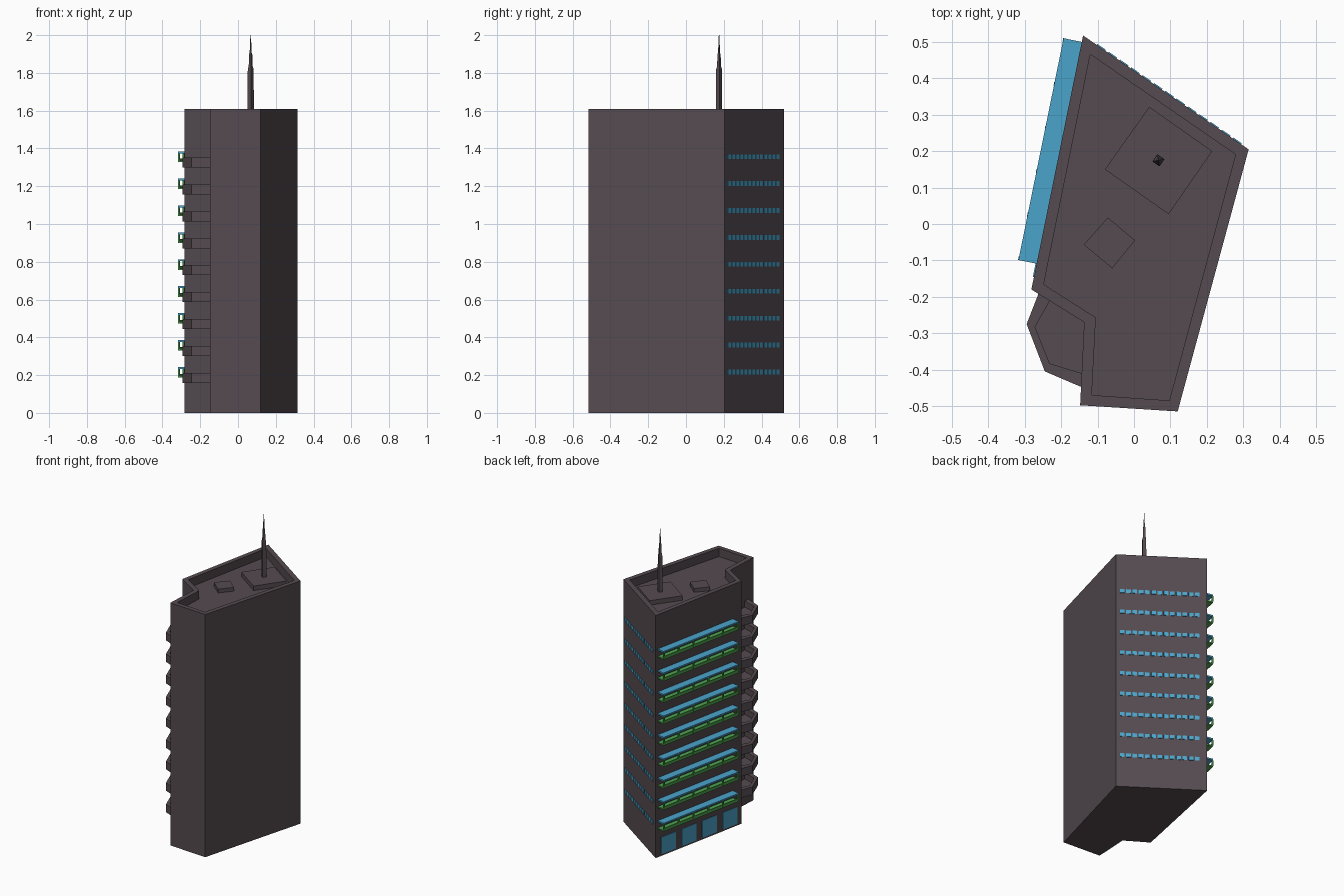
import bpy, bmesh
from mathutils import Vector

if "Cube" in bpy.data.objects:
    bpy.data.objects.remove(bpy.data.objects["Cube"])

def material(name, rgb):
    m = bpy.data.materials.new(name)
    m.diffuse_color = (*rgb, 1)
    m.use_nodes = True
    m.node_tree.nodes["Principled BSDF"].inputs["Base Color"].default_value = m.diffuse_color
    return m

STONE = material("stone", (0.09, 0.07, 0.08))
BLUE = material("blue_glass", (0.07, 0.37, 0.60))
GREEN = material("green", (0.08, 0.38, 0.08))
FLOORS, STEP = 9, 0.1425

def finish(bm, name, mat):
    bmesh.ops.recalc_face_normals(bm, faces=bm.faces)
    me = bpy.data.meshes.new(name)
    bm.to_mesh(me)
    bm.free()
    me.materials.append(mat)
    bpy.context.collection.objects.link(bpy.data.objects.new(name, me))

def tray(bm, outer, inner, z0, z1, zf):
    """Prism with a sunken top, leaving a parapet rim."""
    loops = [[bm.verts.new((x, y, z)) for x, y in pts]
             for pts, z in ((outer, z0), (outer, z1), (inner, z1), (inner, zf))]
    n = len(outer)
    for a, b in zip(loops, loops[1:]):
        for i in range(n):
            j = (i + 1) % n
            bm.faces.new((a[i], a[j], b[j], b[i]))
    bm.faces.new(loops[0])
    bm.faces.new(loops[-1])

def prism(bm, rings):
    """Stack of equal-sided rings of 3D points, capped at both ends."""
    loops = [[bm.verts.new(p) for p in r] for r in rings]
    n = len(loops[0])
    for a, b in zip(loops, loops[1:]):
        for i in range(n):
            j = (i + 1) % n
            bm.faces.new((a[i], a[j], b[j], b[i]))
    bm.faces.new(loops[0])
    bm.faces.new(loops[-1])

def wall_box(bm, wall, s, o, z):
    """Box on a wall: s along it, o outward from it, z up."""
    p, q = (Vector(v) for v in wall)
    d = (q - p).normalized()
    n = Vector((d.y, -d.x))
    pts = [p + d * a + n * b for a, b in
           ((s[0], o[0]), (s[1], o[0]), (s[1], o[1]), (s[0], o[1]))]
    prism(bm, [[(v.x, v.y, h) for v in pts] for h in z])

# Tower with sunken roof
outer = [(-.14, .518), (.315, .205), (.12, -.515), (-.148, -.498), (-.137, -.27), (-.282, -.18)]
inner = [(-.12, .466), (.279, .191), (.097, -.485), (-.116, -.47), (-.105, -.257), (-.248, -.166)]
bm = bmesh.new()
tray(bm, outer, inner, 0, 1.61, 1.555)
finish(bm, "tower", STONE)

# Roof slabs
for name, pts, top in (
        ("large_roof_slab", [(.042, .322), (.215, .2), (.095, .027), (-.08, .15)], 1.585),
        ("small_roof_slab", [(-.072, .018), (.003, -.045), (-.06, -.122), (-.138, -.057)], 1.58)):
    bm = bmesh.new()
    prism(bm, [[(x, y, z) for x, y in pts] for z in (1.55, top)])
    finish(bm, name, STONE)

# Stepped four-sided mast
d = Vector((.82, -.57))
e = Vector((.57, .82))
bm = bmesh.new()
rings = []
for z, r in ((1.58, .012), (1.68, .012), (1.82, .011), (1.835, .0075),
             (1.90, .006), (1.905, .004), (2.0, .001)):
    rings.append([(.067 + v.x * r, .175 + v.y * r, z) for v in (d + e, e - d, -d - e, d - e)])
prism(bm, rings)
finish(bm, "mast", STONE)

# Corner balconies in the notch
b_out = [(-.26, -.185), (-.295, -.275), (-.245, -.405), (-.135, -.452), (-.12, -.255)]
b_in = [(-.228, -.205), (-.272, -.283), (-.232, -.383), (-.132, -.414), (-.125, -.262)]
bm = bmesh.new()
for i in range(FLOORS):
    z = .159 + i * STEP
    tray(bm, b_out, b_in, z, z + .053, z + .014)
finish(bm, "corner_balconies", STONE)

# Long side balconies: green floor, rail and posts under a blue canopy
side = (outer[0], outer[5])
S0, S1, UNITS = .018, .64, 5
canopy, frame = bmesh.new(), bmesh.new()
for i in range(FLOORS):
    z = .187 + i * STEP
    wall_box(canopy, side, (S0, S1), (-.005, .051), (z + .046, z + .056))
    wall_box(frame, side, (S0, S1), (-.005, .05), (z, z + .008))
    wall_box(frame, side, (S0, S1), (.043, .05), (z + .008, z + .02))
    for k in range(UNITS + 1):
        s = S0 + (S1 - S0 - .01) * k / UNITS
        wall_box(frame, side, (s, s + .01), (.043, .052), (z + .008, z + .046))
finish(canopy, "balcony_canopies", BLUE)
finish(frame, "balcony_frames", GREEN)

# Ground floor windows on the side
bm = bmesh.new()
for k in range(4):
    s = .045 + k * .17
    wall_box(bm, side, (s, s + .122), (-.01, .003), (.012, .125))
finish(bm, "ground_windows", BLUE)

# Rows of small windows on the back
back = (outer[1], outer[0])
bm = bmesh.new()
for i in range(FLOORS):
    z = .204 + i * STEP
    for k in range(13):
        s = .025 + k * .0378
        wall_box(bm, back, (s, s + .028), (-.01, .003), (z, z + .025))
finish(bm, "back_windows", BLUE)
